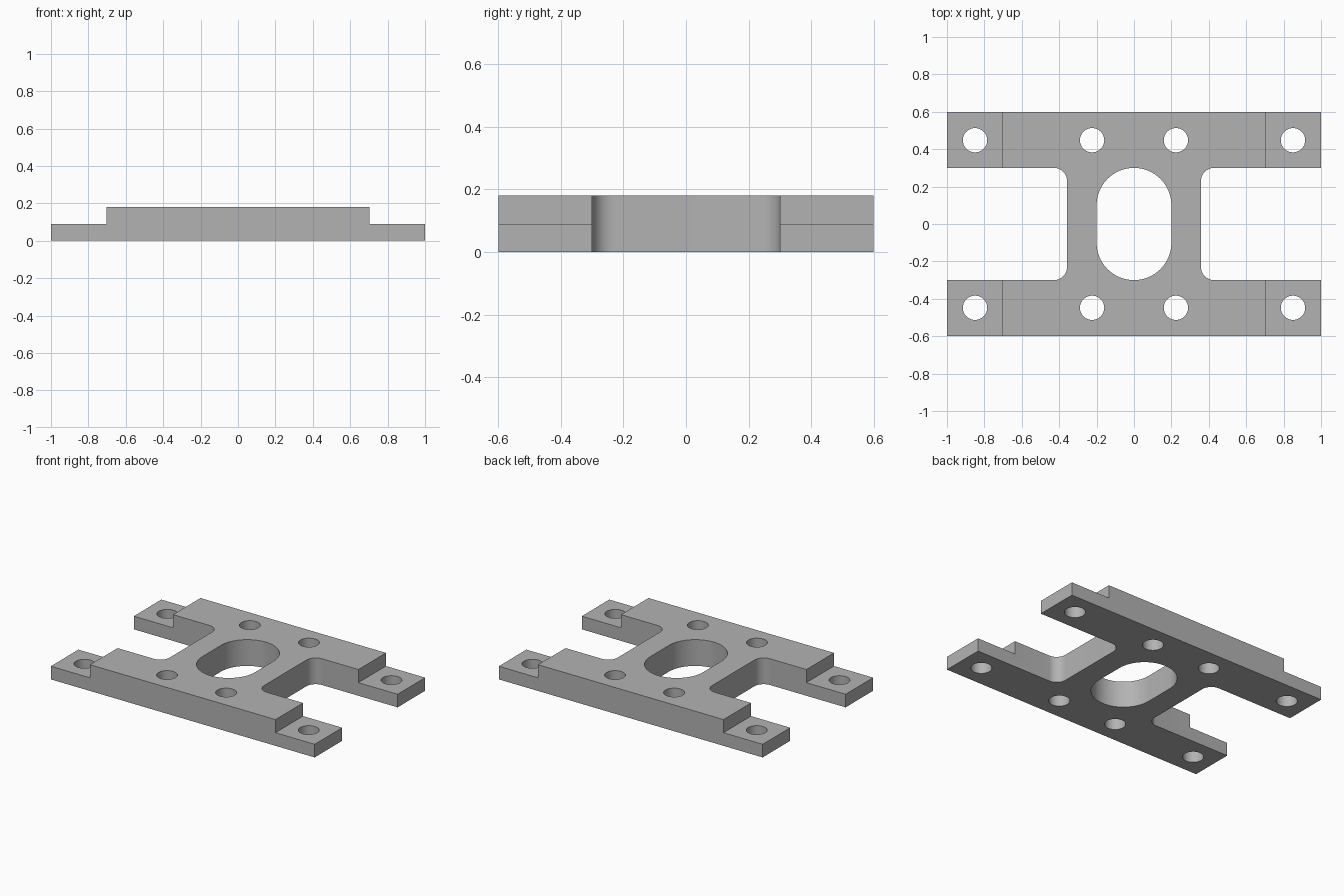
import bpy, bmesh
from math import sin, cos, pi, radians

if "Cube" in bpy.data.objects:
    bpy.data.objects.remove(bpy.data.objects["Cube"], do_unlink=True)

HEIGHT, STEP_Z, STEP_X = 0.18, 0.09, 0.703
HALF_X, HALF_Y, RAIL_IN = 1.0, 0.598, 0.3
WAIST, FILLET = 0.358, 0.07
SLOT_R, SLOT_Y, HOLE_R = 0.2, 0.1, 0.065

# One flat metal colour
metal = bpy.data.materials.new("grey metal")
metal.use_nodes = True
grey = (0.45, 0.45, 0.45, 1)
metal.diffuse_color = grey
metal.node_tree.nodes["Principled BSDF"].inputs["Base Color"].default_value = grey


def arc(cx, cy, r, start, end, steps):
    angles = [radians(start + (end - start) * i / steps) for i in range(steps + 1)]
    return [(cx + r * cos(a), cy + r * sin(a)) for a in angles]


def prism(name, outlines, low, high):
    """Extrude closed outlines upward into one object."""
    bm = bmesh.new()
    for points in outlines:
        face = bm.faces.new([bm.verts.new((x, y, low)) for x, y in points])
        top = bmesh.ops.extrude_face_region(bm, geom=[face], use_keep_orig=True)
        moved = [v for v in top["geom"] if isinstance(v, bmesh.types.BMVert)]
        bmesh.ops.translate(bm, verts=moved, vec=(0, 0, high - low))
    bmesh.ops.recalc_face_normals(bm, faces=bm.faces)
    mesh = bpy.data.meshes.new(name)
    bm.to_mesh(mesh)
    bm.free()
    mesh.materials.append(metal)
    obj = bpy.data.objects.new(name, mesh)
    bpy.context.collection.objects.link(obj)
    return obj


def cut(target, cutter):
    """Subtract the cutter and discard it."""
    mod = target.modifiers.new("cut", "BOOLEAN")
    mod.operation, mod.solver, mod.object = "DIFFERENCE", "EXACT", cutter
    bpy.context.view_layer.objects.active = target
    bpy.ops.object.modifier_apply(modifier=mod.name)
    bpy.data.objects.remove(cutter, do_unlink=True)


# H-shaped plate: right half outline with filleted inner corners, then its half-turn copy
half = [(HALF_X, -HALF_Y), (HALF_X, -RAIL_IN)]
half += arc(WAIST + FILLET, -RAIL_IN + FILLET, FILLET, 270, 180, 10)
half += arc(WAIST + FILLET, RAIL_IN - FILLET, FILLET, 180, 90, 10)
half += [(HALF_X, RAIL_IN), (HALF_X, HALF_Y)]
plate = prism("mounting_plate", [half + [(-x, -y) for x, y in half]], 0, HEIGHT)

# Lowered tabs at both ends
steps = [[(s * STEP_X, -1), (s * 1.2, -1), (s * 1.2, 1), (s * STEP_X, 1)] for s in (-1, 1)]
cut(plate, prism("step_cutter", steps, STEP_Z, 1))

# Central slot and bolt holes
slot = arc(0, SLOT_Y, SLOT_R, 0, 180, 32) + arc(0, -SLOT_Y, SLOT_R, 180, 360, 32)
holes = [arc(sx * x, sy * 0.448, HOLE_R, 0, 352.5, 47)
         for x in (0.224, 0.85) for sx in (-1, 1) for sy in (-1, 1)]
cut(plate, prism("hole_cutter", [slot] + holes, -0.1, 0.5))

# Smooth curved walls, sharp edges
bpy.ops.object.select_all(action="DESELECT")
plate.select_set(True)
bpy.context.view_layer.objects.active = plate
bpy.ops.object.shade_smooth_by_angle(angle=radians(30))
